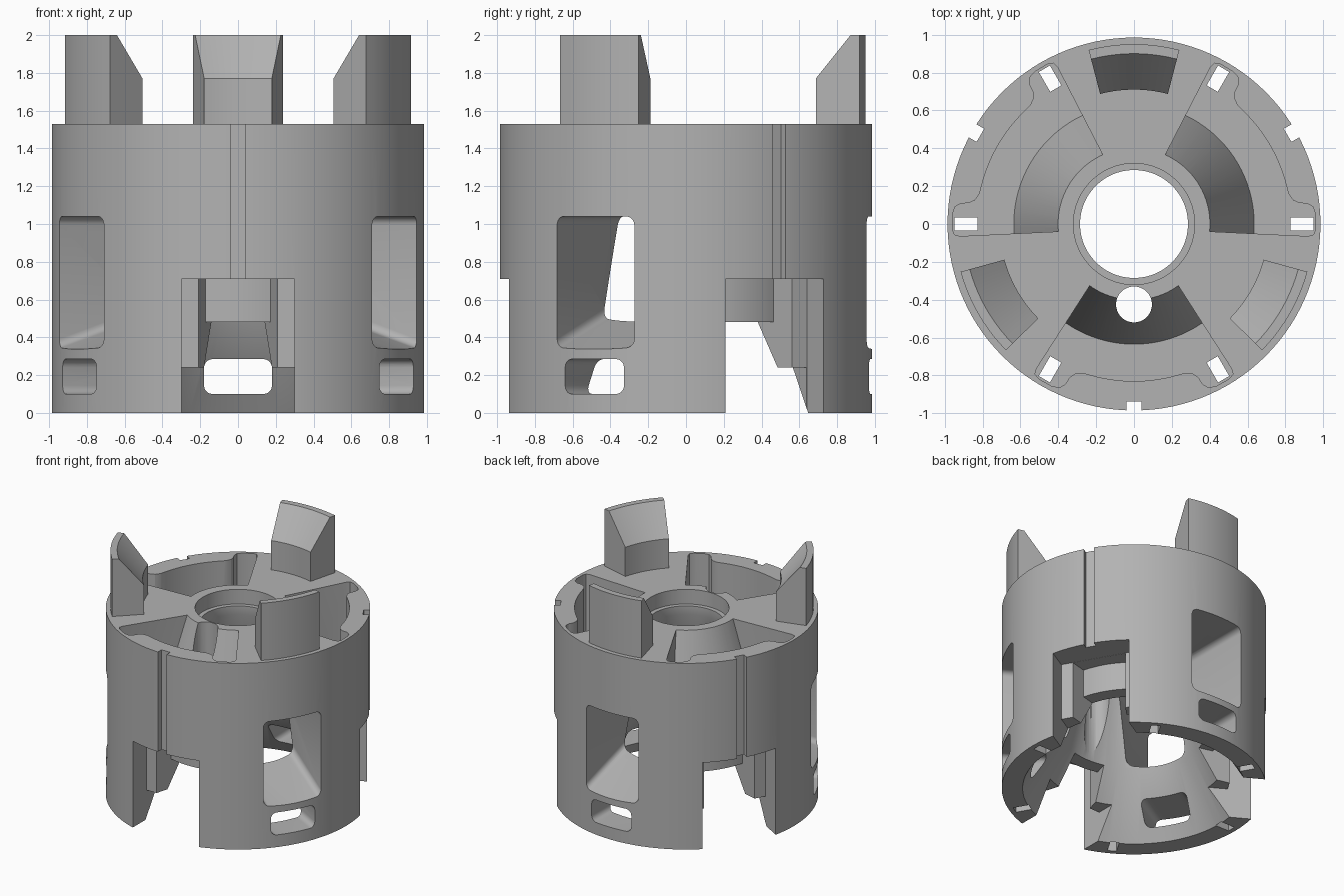
import bpy, bmesh
from math import sin, cos, radians, pi

cube = bpy.data.objects.get("Cube")
if cube:
    bpy.data.objects.remove(cube, do_unlink=True)

GREY = 0.45
mat = bpy.data.materials.new("plain grey")
mat.use_nodes = True
mat.diffuse_color = (GREY, GREY, GREY, 1)
mat.node_tree.nodes["Principled BSDF"].inputs["Base Color"].default_value = (GREY, GREY, GREY, 1)


def polar(r, deg, z=0.0):
    return (r * cos(radians(deg)), r * sin(radians(deg)), z)


def loft(bm, loops, turn=0, closed=False):
    """Skin a chain of equal loops, turned about z; cap the ends unless closed."""
    c, s = cos(radians(turn)), sin(radians(turn))
    rings = [[bm.verts.new((x * c - y * s, x * s + y * c, z)) for x, y, z in lp] for lp in loops]
    pairs = list(zip(rings, rings[1:]))
    if closed:
        pairs.append((rings[-1], rings[0]))
    for a, b in pairs:
        for i in range(len(a)):
            j = (i + 1) % len(a)
            bm.faces.new((a[i], a[j], b[j], b[i]))
    if not closed:
        bm.faces.new(rings[0][::-1])
        bm.faces.new(rings[-1])


def finish(bm, name):
    bmesh.ops.recalc_face_normals(bm, faces=bm.faces[:])
    mesh = bpy.data.meshes.new(name)
    bm.to_mesh(mesh)
    bm.free()
    ob = bpy.data.objects.new(name, mesh)
    bpy.context.collection.objects.link(ob)
    mesh.materials.append(mat)
    return ob


def select(ob):
    bpy.ops.object.select_all(action='DESELECT')
    ob.select_set(True)
    bpy.context.view_layer.objects.active = ob


def cut(body, loops, turns):
    """Subtract one lofted cutter, repeated at every turn angle."""
    bm = bmesh.new()
    for t in turns:
        loft(bm, loops, t)
    cutter = finish(bm, "cutter")
    cutter.hide_render = True
    select(body)
    mod = body.modifiers.new("cut", 'BOOLEAN')
    mod.operation = 'DIFFERENCE'
    mod.solver = 'EXACT'
    mod.object = cutter
    bpy.ops.object.modifier_apply(modifier=mod.name)
    bpy.data.objects.remove(cutter, do_unlink=True)


def prism(plan, z0, z1):
    return [[(p[0], p[1], z) for p in plan] for z in (z0, z1)]


def box(d0, d1, half, z0, z1):
    return prism([(d0, -half), (d1, -half), (d1, half), (d0, half)], z0, z1)


def wedge(r0, r1, half, z0, z1, n=12):
    steps = [half * (2 * i / n - 1) for i in range(n + 1)]
    return prism([polar(r0, a) for a in steps] + [polar(r1, a) for a in reversed(steps)], z0, z1)


def rounded(d, half, z0, z1, r=0.045):
    """Upright rounded rectangle at distance d from the axis."""
    pts = []
    corners = ((half, z1), (-half, z1), (-half, z0), (half, z0))
    for k, (y, z) in enumerate(corners):
        cy = y - r if y > 0 else y + r
        cz = z - r if z == z1 else z + r
        for i in range(6):
            a = radians(90 * k + 18 * i)
            pts.append((d, cy + r * cos(a), cz + r * sin(a)))
    return pts


PRONGS = (90, 210, 330)
BAYS = (-90, 30, 150)
TOP = 1.53

# Turned drum: outer wall, bell-shaped hollow and stepped bore
profile = [(0.985, 0), (0.985, TOP), (0.32, TOP), (0.32, 1.41), (0.285, 1.41),
           (0.285, 1.34), (0.384, 1.04), (0.535, 0.48), (0.83, 0)]
SEG = 120
bm = bmesh.new()
loft(bm, [[polar(r, 360 * i / SEG, z) for r, z in profile] for i in range(SEG)], closed=True)
body = finish(bm, "drum_body")


# Top pockets with eared corners and a conical hub wall
def pocket(r_in, a_in, z):
    n = 20
    inner = [polar(r_in, a_in * (2 * i / n - 1), z) for i in range(n + 1)]
    ear = [(0.92, 34), (0.95, 33.4), (0.96, 31.5), (0.96, 27), (0.95, 24.5),
           (0.92, 23.2), (0.88, 22.8), (0.85, 21.5), (0.832, 19)]
    outer = [polar(r, a, z) for r, a in ear]
    outer += [polar(0.83, 16 - 2 * i, z) for i in range(17)]
    outer += [polar(r, -a, z) for r, a in reversed(ear)]
    return inner + outer


cut(body, [pocket(0.635, 34.6, 0.78), pocket(0.395, 35.7, TOP + 0.02)], BAYS)

# Windows below the prongs, the large one with a sloping sill
cut(body, [rounded(0.3, 0.232, 0.56, 1.04), rounded(1.1, 0.237, 0.30, 1.04)], PRONGS)
cut(body, [rounded(0.5, 0.18, 0.1, 0.285), rounded(1.1, 0.18, 0.1, 0.285)], PRONGS)

# Stepped bays open at the bottom
cut(body, box(0.76, 1.1, 0.3, -0.1, 0.71), BAYS)
cut(body, box(0.45, 1.1, 0.299, -0.1, 0.24), BAYS)
cut(body, wedge(0.3, 0.85, 15.3, -0.1, 0.48), BAYS)
cut(body, wedge(0.65, 0.85, 15.3, 0.4, 0.709), BAYS)

# Outer grooves above the bays
cut(body, box(0.937, 1.1, 0.04, 0.65, TOP + 0.1), BAYS)

# Through slots in the pocket ears
cut(body, box(0.826, 0.947, 0.034, -0.1, 1.0), range(0, 360, 60))

# Single vertical hole through the hub wall
circle = [(0.425 + 0.095 * cos(2 * pi * i / 32), 0.095 * sin(2 * pi * i / 32)) for i in range(32)]
cut(body, prism(circle, 0.3, TOP + 0.1), (-90,))

# Prongs with a bevelled inner face
section = [(0.71, TOP), (0.95, TOP), (0.95, 2.0), (0.9, 2.0), (0.71, 1.77)]
parts = [body]
for k, turn in enumerate(PRONGS):
    bm = bmesh.new()
    loft(bm, [[polar(r, 14.6 * (i / 5 - 1), z) for r, z in section] for i in range(11)], turn)
    parts.append(finish(bm, ("back_prong", "front_right_prong", "front_left_prong")[k]))

for ob in parts:
    select(ob)
    bpy.ops.object.shade_smooth_by_angle(angle=radians(25))
